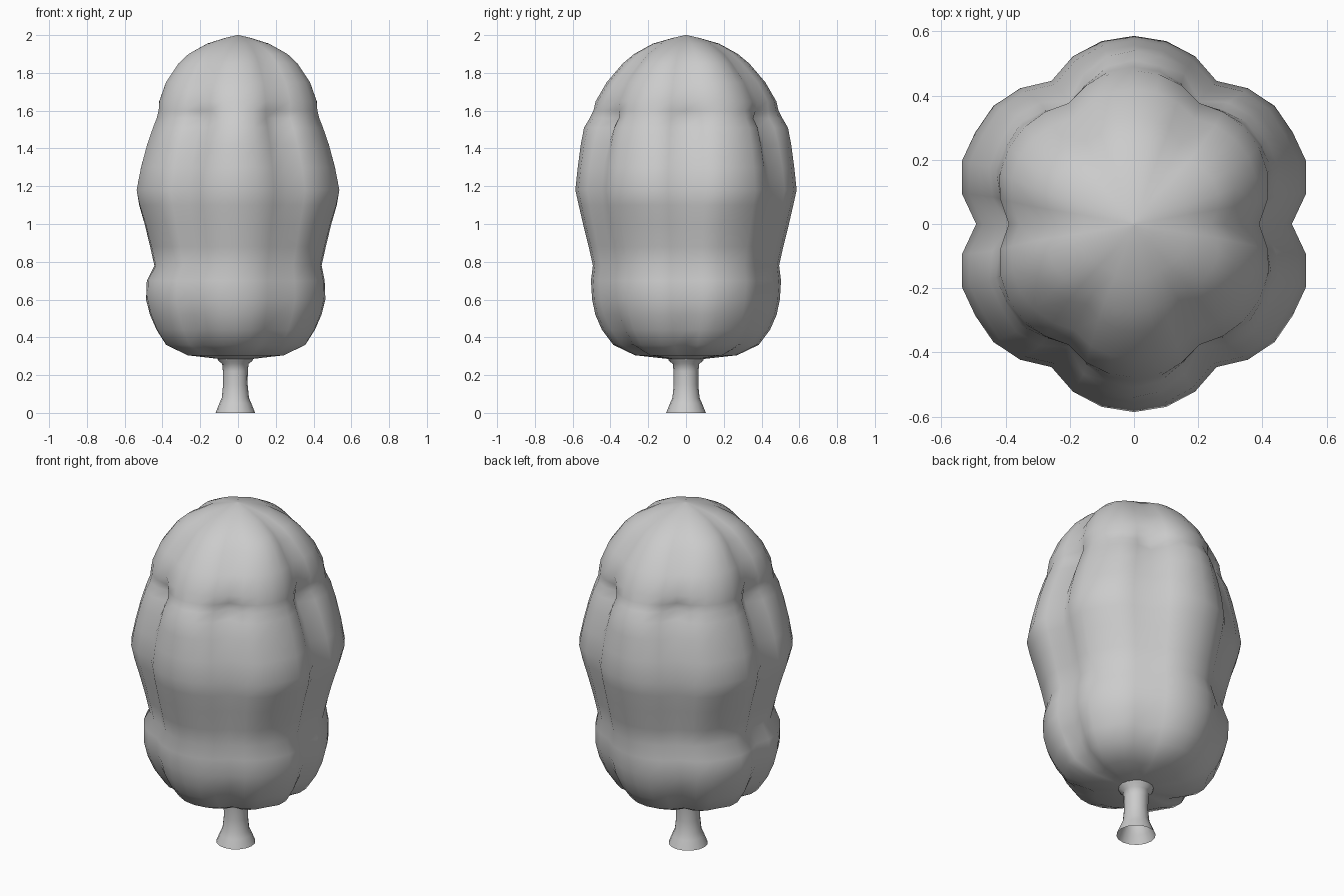
import bpy, bmesh, math

if "Cube" in bpy.data.objects:
    bpy.data.objects.remove(bpy.data.objects["Cube"])

def lathe(name, rings, segs, lobes=0, offset=(0, 0), cap_ends=False):
    """Loft rings of (z, crest radius, notch radius, crease depth, x scale)."""
    bm = bmesh.new()
    loops = []
    for z, crest, notch, crease, sx in rings:
        # the skirt of the foliage sits slightly off centre
        shift = offset[0] - (0.012 if lobes and z < 0.75 else 0)
        loop = []
        for i in range(segs):
            a = 2 * math.pi * i / segs
            n = notch * (1 - 0.03 * math.cos(2 * a)) if lobes else notch
            swell = abs(math.cos(lobes / 2 * (a - math.pi / 2))) ** 0.85 if lobes else 1
            r = n + (crest - n) * swell
            # crease down the middle of the four diagonal lobes
            diagonal = min(abs(math.sin(a - math.radians(d))) for d in (30, 150))
            r -= crease * max(0, 1 - diagonal / 0.25)
            loop.append(bm.verts.new((sx * r * math.cos(a) + shift,
                                      r * math.sin(a) + offset[1], z)))
        loops.append(loop)
    for lo, hi in zip(loops, loops[1:]):
        for i in range(segs):
            j = (i + 1) % segs
            bm.faces.new((lo[i], lo[j], hi[j], hi[i]))
    if cap_ends:
        bm.faces.new(loops[0][::-1])
        bm.faces.new(loops[-1])
    mesh = bpy.data.meshes.new(name)
    bm.to_mesh(mesh)
    bm.free()
    ob = bpy.data.objects.new(name, mesh)
    bpy.context.collection.objects.link(ob)
    for p in mesh.polygons:
        p.use_smooth = True
    return ob

# Trunk, flared at the foot and under the leaves
trunk = [(0, .105), (.05, .085), (.08, .072), (.15, .065), (.22, .066),
         (.26, .07), (.275, .09), (.30, .1)]
lathe("trunk", [(z, r, r, 0, 1) for z, r in trunk], 16, offset=(-.014, 0))

# Foliage: bulging skirt, waist, six tall lobes and a rounded tip in one skin
lathe("foliage", [
    (.285, .09, .08, 0, 1), (.305, .27, .22, .01, 1.04),
    (.36, .385, .33, .02, 1.05), (.44, .445, .385, .025, 1.03),
    (.52, .48, .43, .02, 1.02), (.60, .497, .455, .015, 1.02),
    (.70, .503, .46, .01, 1), (.78, .493, .45, .015, .96),
    (.88, .515, .465, .02, .97), (1.0, .545, .485, .02, .98),
    (1.10, .568, .50, .018, 1), (1.18, .586, .507, .015, 1),
    (1.30, .573, .495, .018, .98), (1.42, .557, .465, .02, .95),
    (1.51, .54, .435, .02, .92), (1.56, .51, .405, .015, .93),
    (1.60, .49, .42, 0, .93), (1.65, .478, .428, 0, .94),
    (1.75, .42, .375, 0, .98), (1.85, .335, .285, 0, 1.02),
    (1.90, .275, .24, 0, 1.03), (1.955, .175, .16, 0, 1),
    (1.985, .07, .07, 0, 1), (2.0, .005, .005, 0, 1)], 36, 6, cap_ends=True)
